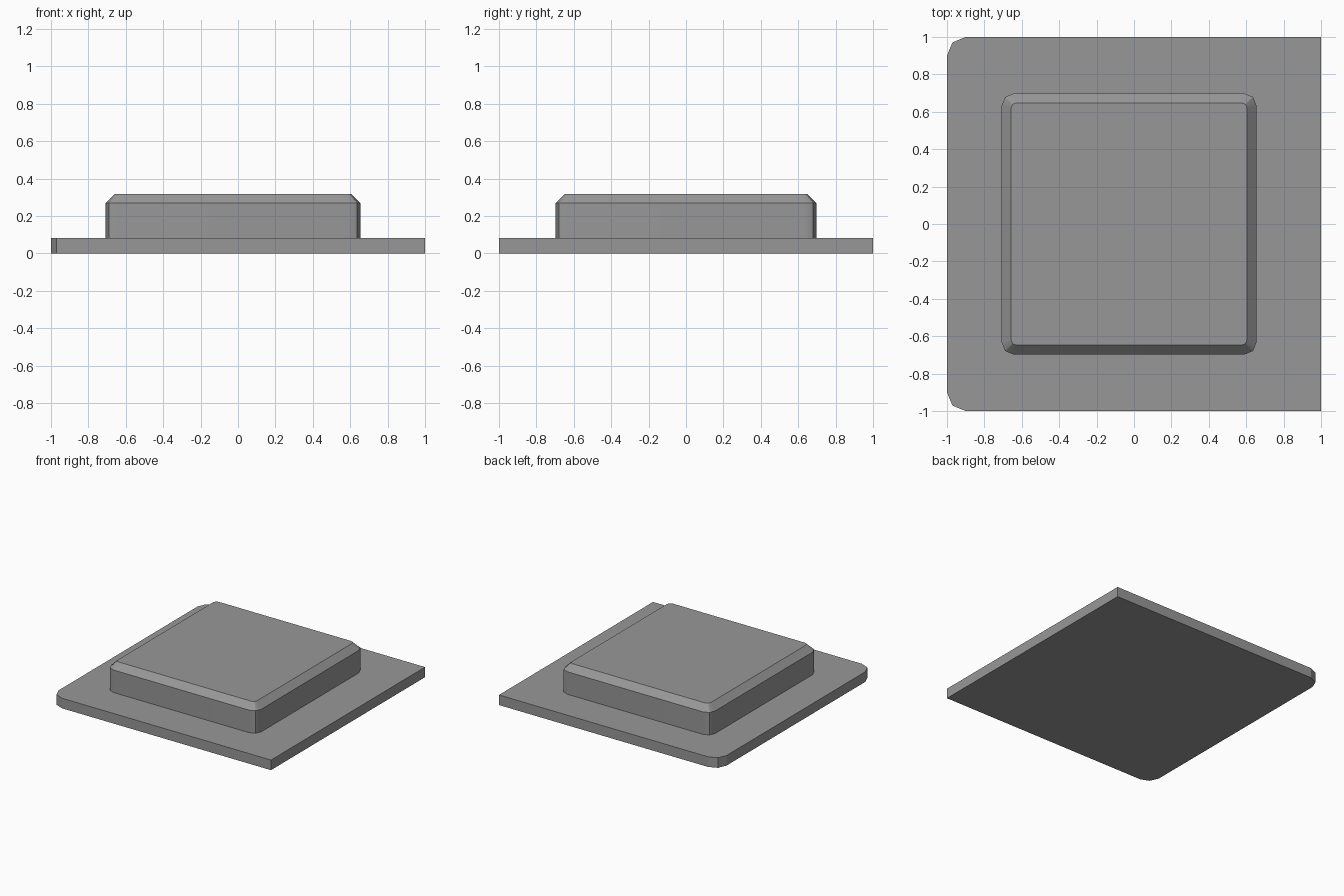
import bpy, bmesh
from math import sin, cos, pi, radians

if "Cube" in bpy.data.objects:
    bpy.data.objects.remove(bpy.data.objects["Cube"])

grey = bpy.data.materials.new("dark_grey")
grey.diffuse_color = (0.313, 0.313, 0.313, 1)
grey.use_nodes = True
grey.node_tree.nodes["Principled BSDF"].inputs["Base Color"].default_value = grey.diffuse_color


def outline(x0, x1, y0, y1, radii):
    """Rectangle, counter-clockwise from front left, each corner cut in two facets."""
    corners = [(x0, y0, 1, 1), (x1, y0, -1, 1), (x1, y1, -1, -1), (x0, y1, 1, -1)]
    pts = []
    for i, ((x, y, sx, sy), r) in enumerate(zip(corners, radii)):
        if r == 0:
            pts.append((x, y))
            continue
        for k in range(3):
            a = pi + i * pi / 2 + k * pi / 4
            pts.append((x + sx * r + r * cos(a), y + sy * r + r * sin(a)))
    return pts


def loft(name, rings):
    """Closed solid through a stack of (outline, z) rings."""
    bm = bmesh.new()
    loops = [[bm.verts.new((x, y, z)) for x, y in pts] for pts, z in rings]
    bm.faces.new(loops[0][::-1])
    bm.faces.new(loops[-1])
    for low, high in zip(loops, loops[1:]):
        n = len(low)
        for i in range(n):
            j = (i + 1) % n
            bm.faces.new((low[i], low[j], high[j], high[i]))
    mesh = bpy.data.meshes.new(name)
    bm.to_mesh(mesh)
    bm.free()
    mesh.materials.append(grey)
    obj = bpy.data.objects.new(name, mesh)
    bpy.context.collection.objects.link(obj)
    return obj


# Thin base plate, only the two left corners rounded
plate = outline(-1, 1, -1, 1, (0.1, 0, 0, 0.1))
loft("base_plate", [(plate, 0), (plate, 0.083)])

# Raised pad with rounded corners and a chamfered top edge
wall = outline(-0.708, 0.655, -0.698, 0.698, [0.065] * 4)
top = outline(-0.658, 0.605, -0.648, 0.648, [0.03] * 4)
pad = loft("raised_pad", [(wall, 0.07), (wall, 0.268), (top, 0.318)])

# Soft corners on the pad while its large faces stay flat
bpy.context.view_layer.objects.active = pad
pad.select_set(True)
bpy.ops.object.shade_smooth_by_angle(angle=radians(30))
soft = pad.modifiers.new("flat_faces", 'WEIGHTED_NORMAL')
soft.keep_sharp = True
